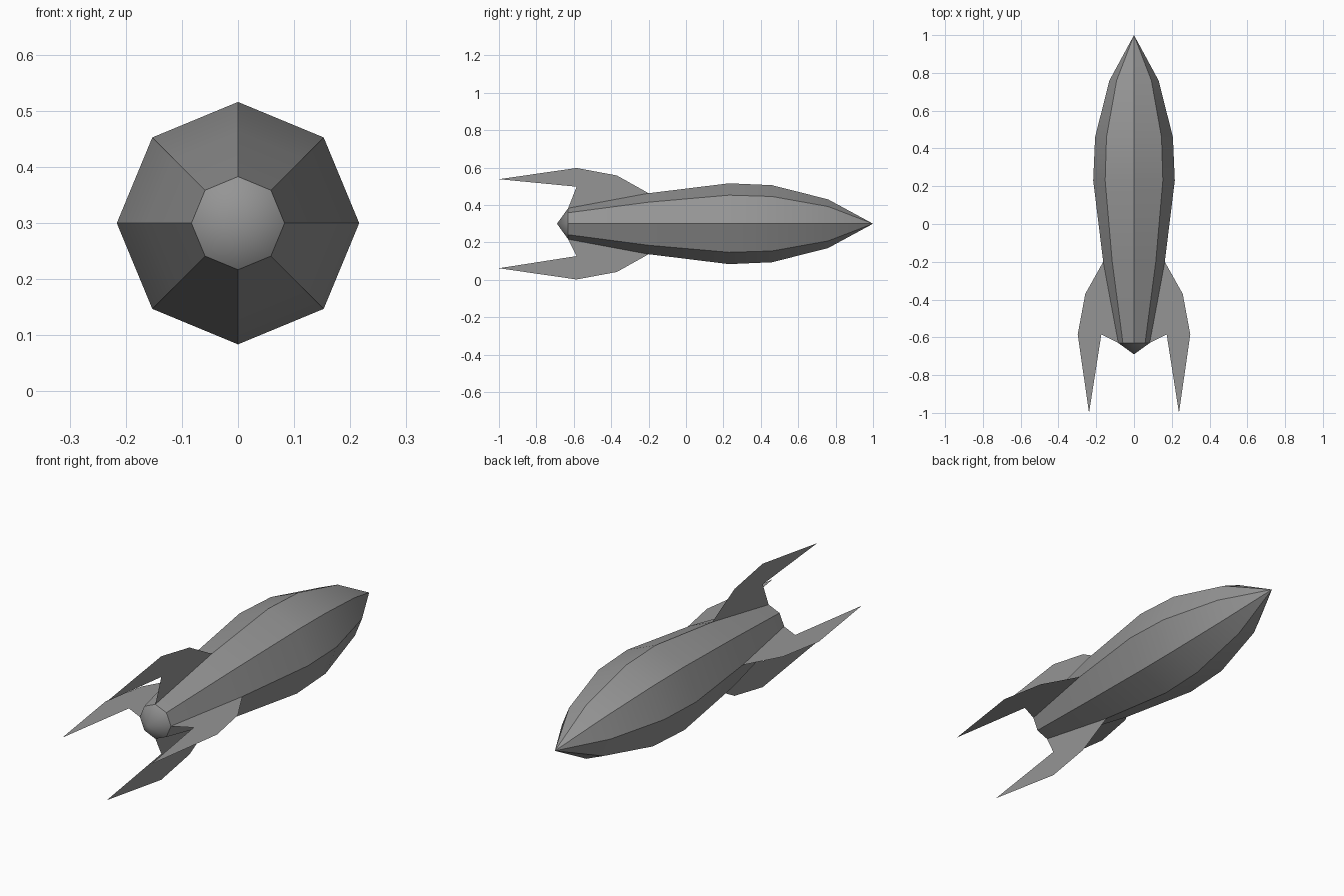
import bpy, bmesh, math
from mathutils import Matrix

cube = bpy.data.objects.get("Cube")
if cube:
    bpy.data.objects.remove(cube, do_unlink=True)

AXIS_Z = 0.30   # height of the rocket's long axis
SIDES = 8

grey = bpy.data.materials.new("hull grey")
grey.use_nodes = True
colour = (0.3, 0.3, 0.3, 1)
grey.diffuse_color = colour
grey.node_tree.nodes["Principled BSDF"].inputs["Base Color"].default_value = colour


def finish(bm, name):
    """Turn a bmesh into a named, coloured object on the rocket's axis."""
    mesh = bpy.data.meshes.new(name)
    bm.to_mesh(mesh)
    bm.free()
    mesh.materials.append(grey)
    obj = bpy.data.objects.new(name, mesh)
    obj.location.z = AXIS_Z
    bpy.context.collection.objects.link(obj)
    return obj


# Hull: eight-sided lathe along y, as (y, radius) from tail cone to nose
profile = [(-0.69, 0), (-0.63, 0.083), (-0.2, 0.163), (0.23, 0.216),
           (0.46, 0.206), (0.76, 0.13), (1.0, 0)]
bm = bmesh.new()
verts = [bm.verts.new((r, y, 0)) for y, r in profile]
edges = [bm.edges.new(pair) for pair in zip(verts, verts[1:])]
bmesh.ops.spin(bm, geom=verts + edges, cent=(0, 0, 0), axis=(0, 1, 0),
               angle=math.tau, steps=SIDES, use_merge=True)
bmesh.ops.remove_doubles(bm, verts=bm.verts[:], dist=0.001)
bmesh.ops.recalc_face_normals(bm, faces=bm.faces[:])
hull = finish(bm, "hull")
bpy.ops.object.select_all(action='DESELECT')
hull.select_set(True)
bpy.context.view_layer.objects.active = hull
bpy.ops.object.shade_smooth_by_angle(angle=math.radians(30))


# Fins: paper-thin swept blades, rooted just inside the hull
def add_fin(name, angle, notch):
    outline = [(-0.2, 0.15), (-0.2, 0.163), (-0.37, 0.258), (-0.585, 0.298),
               (-1.0, 0.238), (-0.585, notch), (-0.63, 0.083), (-0.6, 0.07)]
    bm = bmesh.new()
    bm.faces.new([bm.verts.new((r, y, 0)) for y, r in outline])
    bmesh.ops.triangulate(bm, faces=bm.faces[:])
    bm.transform(Matrix.Rotation(angle, 4, 'Y'))
    finish(bm, name)


for i, side in enumerate(("left", "bottom", "right", "top")):
    add_fin(side + "_fin", i * math.pi / 2, 0.198 if side == "top" else 0.173)
